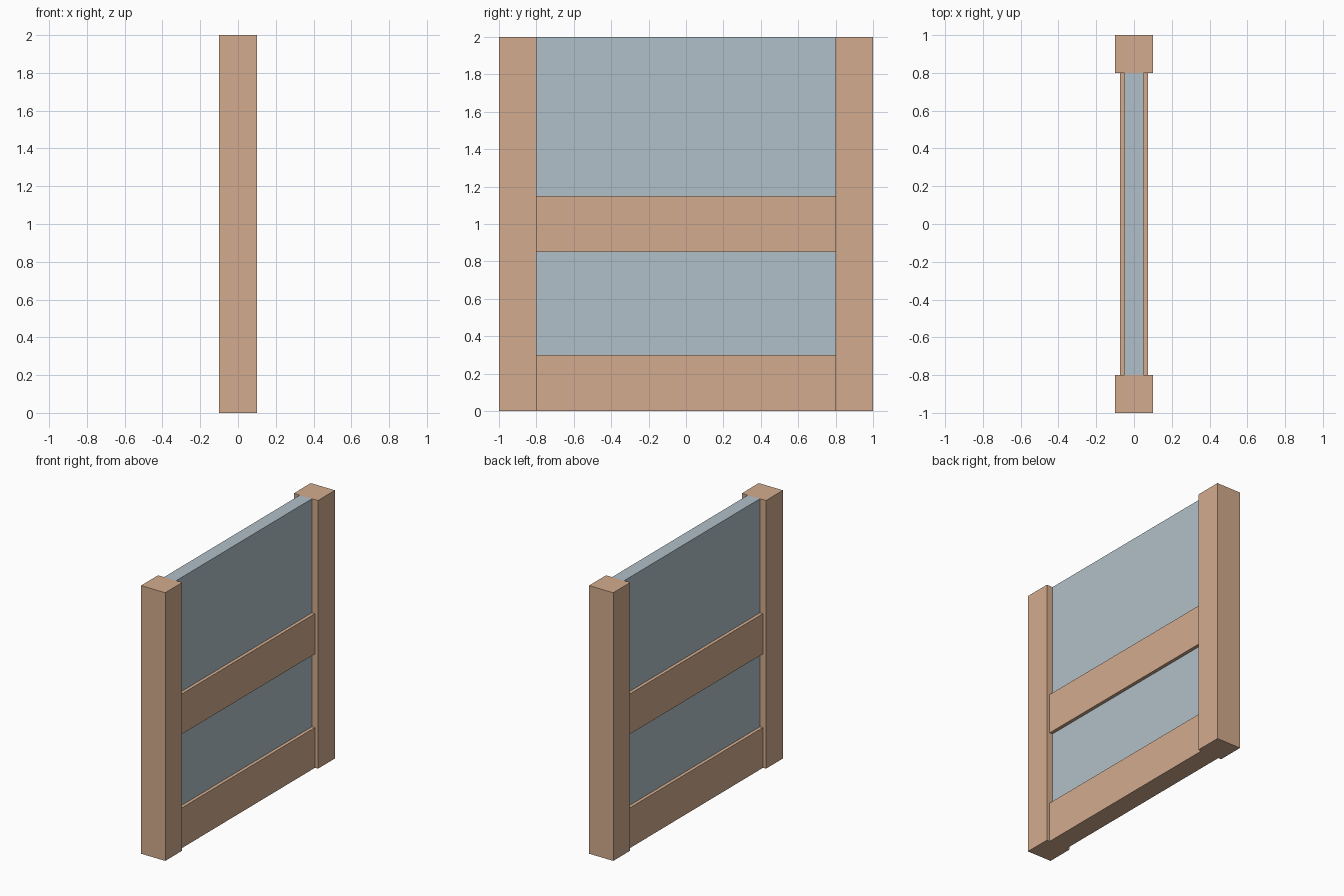
import bpy

if "Cube" in bpy.data.objects:
    bpy.data.objects.remove(bpy.data.objects["Cube"])


def material(name, colour):
    mat = bpy.data.materials.new(name)
    mat.diffuse_color = (*colour, 1)
    mat.use_nodes = True
    mat.node_tree.nodes["Principled BSDF"].inputs["Base Color"].default_value = mat.diffuse_color
    return mat


wood = material("wood", (0.65, 0.41, 0.27))
glass = material("glass", (0.44, 0.53, 0.58))


def box(name, x, y, z, mat):
    """Box spanning the given (min, max) range on each axis."""
    spans = (x, y, z)
    bpy.ops.mesh.primitive_cube_add(size=1, location=[(a + b) / 2 for a, b in spans])
    ob = bpy.context.object
    ob.name = name
    ob.scale = [b - a for a, b in spans]
    bpy.ops.object.transform_apply(location=False, rotation=False, scale=True)
    ob.data.materials.append(mat)
    return ob


# Upright posts at both ends
box("front_post", (-0.1, 0.1), (-1, -0.8), (0, 2), wood)
box("back_post", (-0.1, 0.1), (0.8, 1), (0, 2), wood)

# Horizontal rails between the posts
for name, z in (("bottom_rail", (0, 0.3)), ("middle_rail", (0.85, 1.15))):
    box(name, (-0.075, 0.075), (-0.8, 0.8), z, wood)

# Glass panes filling the gaps
for name, z in (("lower_pane", (0.3, 0.85)), ("upper_pane", (1.15, 2))):
    box(name, (-0.05, 0.05), (-0.8, 0.8), z, glass)
